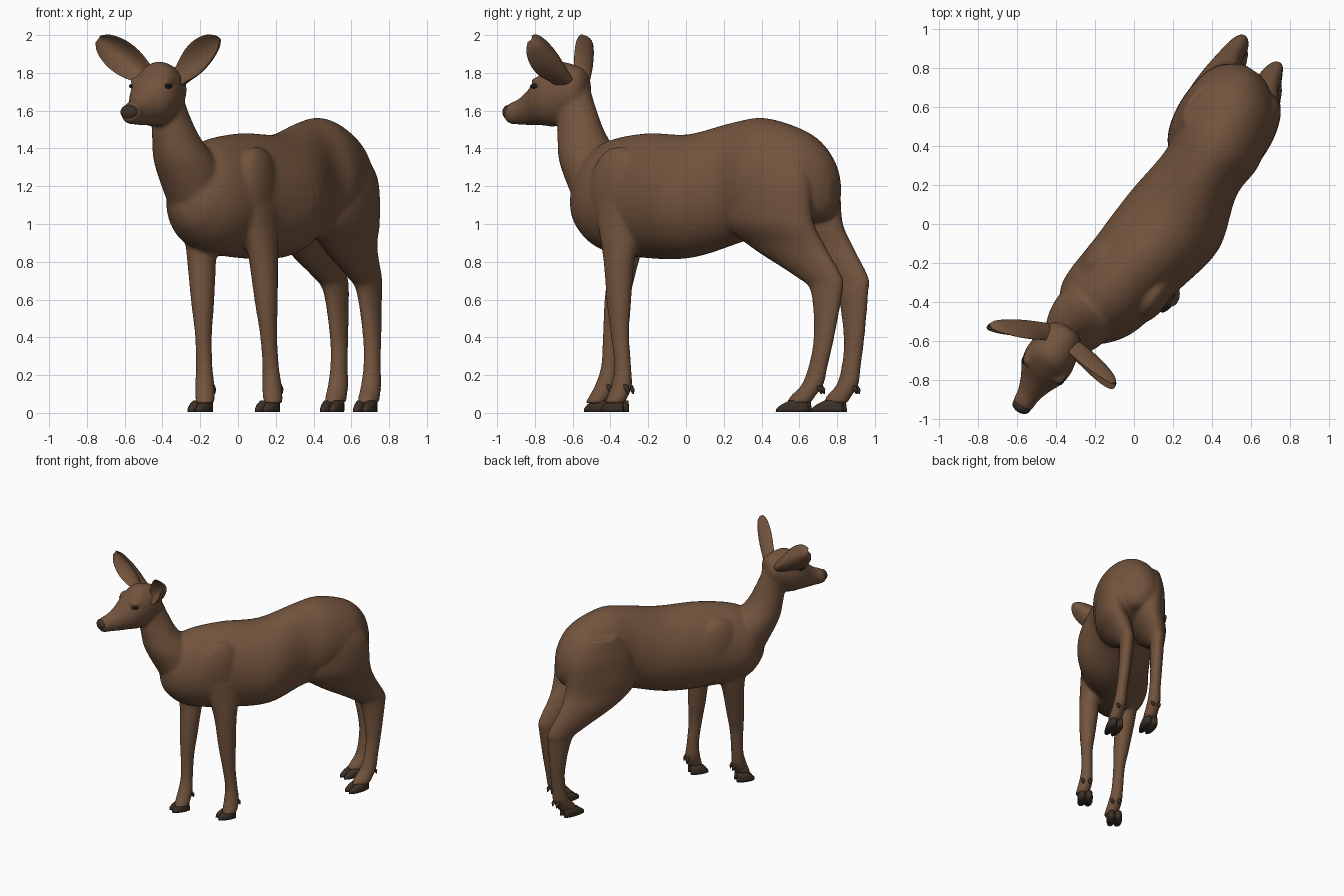
import bpy, bmesh, math
from mathutils import Vector, Matrix

if "Cube" in bpy.data.objects:
    bpy.data.objects.remove(bpy.data.objects["Cube"])

Z = Vector((0, 0, 1))
BACK = Vector((0.55, 0.835, 0)).normalized()    # body axis, chest to rump
SIDE = Vector((0.835, -0.55, 0)).normalized()   # body right
HF = Vector((-0.51, -0.86, 0)).normalized()     # head forward
HS = Vector((0.86, -0.51, 0)).normalized()      # head right
HEAD = Vector((-0.455, -0.73, 0))


def material(name, rgb):
    m = bpy.data.materials.new(name)
    m.diffuse_color = (*rgb, 1)
    m.use_nodes = True
    m.node_tree.nodes["Principled BSDF"].inputs["Base Color"].default_value = m.diffuse_color
    return m


coat = material("brown_coat", (0.17, 0.088, 0.047))
horn = material("dark_horn", (0.045, 0.03, 0.02))
black = material("eye_black", (0.012, 0.01, 0.009))


def spline(rows, k=5):
    """Catmull-Rom refinement of rows of numbers."""
    out = []
    for i in range(len(rows) - 1):
        p = [rows[max(0, min(len(rows) - 1, i + j))] for j in (-1, 0, 1, 2)]
        for s in range(k):
            t = s / k
            out.append([0.5 * (2 * b + (c - a) * t + (2 * a - 5 * b + 4 * c - d) * t * t
                               + (3 * b - a - 3 * c + d) * t ** 3) for a, b, c, d in zip(*p)])
    return out + [list(rows[-1])]


def ring(c, u, v, a, b, egg=0.0, n=36):
    pts = []
    for i in range(n):
        q = 2 * math.pi * i / n
        pts.append(c + u * (a * math.cos(q) * (1 - egg * math.sin(q))) + v * (b * math.sin(q)))
    return pts


def loft(bm, rings):
    vs = [[bm.verts.new(p) for p in r] for r in rings]
    n = len(vs[0])
    for r0, r1 in zip(vs, vs[1:]):
        for i in range(n):
            bm.faces.new((r0[i], r0[(i + 1) % n], r1[(i + 1) % n], r1[i]))
    bm.faces.new(vs[0])
    bm.faces.new(vs[-1])


def finish(bm, name, mat):
    bmesh.ops.recalc_face_normals(bm, faces=bm.faces)
    for f in bm.faces:
        f.smooth = True
    me = bpy.data.meshes.new(name)
    bm.to_mesh(me)
    bm.free()
    me.materials.append(mat)
    ob = bpy.data.objects.new(name, me)
    bpy.context.collection.objects.link(ob)
    return ob


def ball(bm, c, axes, radii):
    m = Matrix.Identity(4)
    for j in range(3):
        for i in range(3):
            m[i][j] = axes[j][i] * radii[j]
        m[j][3] = c[j]
    bmesh.ops.create_uvsphere(bm, u_segments=20, v_segments=12, radius=1, matrix=m)


def upright(bm, rows, place=lambda x, y, z: (x, y)):
    """Loft of level ellipses: z, x, y, half length, half width."""
    loft(bm, [ring(Vector((*place(x, y, z), z)), BACK, SIDE, a, b) for z, x, y, a, b in spline(rows)])


skin = bmesh.new()

# Trunk: distance along axis, side shift, half width, bottom, top
trunk = [(-.165, 0, .05, 1.05, 1.2), (-.12, 0, .13, .96, 1.3), (.02, 0, .225, .86, 1.43),
         (.3, .04, .25, .82, 1.48), (.6, .08, .27, .82, 1.475), (.88, .06, .215, .895, 1.54),
         (1.07, .05, .235, .95, 1.56), (1.3, .02, .21, 1.0, 1.485),
         (1.42, 0, .13, 1.03, 1.37), (1.465, -.01, .05, 1.1, 1.25)]
loft(skin, [ring(Vector((-.19, -.44, (b + t) / 2)) + BACK * d + SIDE * s, SIDE, Z, w, (t - b) / 2, .08)
            for d, s, w, b, t in spline(trunk)])

# Shoulder blades
for s in (-1, 1):
    ball(skin, Vector((-.05, -.26, 1.18)) + SIDE * (.165 * s + .015), (BACK, SIDE, Z), (.17, .085, .23))

# Neck
upright(skin, [(1.74, -.40, -.61, .10, .085), (1.58, -.36, -.575, .115, .096),
               (1.45, -.325, -.545, .14, .125), (1.3, -.265, -.48, .19, .165), (1.0, -.15, -.35, .2, .17)])

# Head: forward distance, centre height, half width, half height
head = [(-.235, 1.71, .04, .06), (-.2, 1.71, .095, .115), (-.06, 1.69, .13, .17),
        (.03, 1.66, .12, .138), (.1, 1.622, .085, .1), (.17, 1.596, .06, .07),
        (.23, 1.585, .053, .055), (.258, 1.582, .03, .03)]
loft(skin, [ring(HEAD + HF * f + Z * z, HS, Z, w, h) for f, z, w, h in spline(head)])
for s in (-1, 1):   # brows
    ball(skin, HEAD + HF * -.005 + HS * .095 * s + Z * 1.755, (HF, HS, Z), (.055, .03, .025))

# Front legs: one shape, hung on a slanting line from shoulder to foot
front = [(1.1, 0, 0, .15, .075), (.82, 0, 0, .088, .073), (.58, 0, 0, .067, .058), (.42, 0, .005, .052, .043),
         (.25, 0, .02, .046, .043), (.15, 0, .015, .056, .05), (.09, 0, -.005, .058, .05), (.05, 0, -.025, .055, .048)]
shoulder_foot = {"front_right": ((.115, -.355), (.183, -.355)), "front_left": ((-.2, -.28), (-.175, -.45))}
ankles = {}
for name, ends in shoulder_foot.items():
    top, foot = Vector(ends[0]), Vector(ends[1])
    def place(x, y, z):
        p = top.lerp(foot, 1.1 - z)
        return p.x + x, p.y + y
    upright(skin, front, place)
    ankles[name] = place(0, .015, .14)

# Hind legs: the left one is the right one moved, standing further back
hind = [(1.42, .55, .45, .12, .06), (1.25, .57, .435, .25, .115), (1.02, .57, .435, .275, .12),
        (.88, .59, .54, .23, .092), (.72, .67, .705, .14, .06), (.64, .695, .745, .095, .052),
        (.4, .71, .73, .06, .043), (.25, .71, .7, .054, .043), (.15, .705, .67, .062, .05),
        (.09, .695, .62, .072, .05), (.05, .69, .595, .07, .048)]
upright(skin, hind)
ankles["hind_right"] = (.705, .67)


def to_left(x, y, z):
    k = min(1, max(0, (z - .65) / .4))
    return x - .175 - .04 * k, y + max(.135, .2 - .1 * z) + .02 * k


upright(skin, hind, to_left)
ankles["hind_left"] = to_left(.705, .67, .14)

# Fuse the skin into one smooth surface
body = finish(skin, "deer_body", coat)
rm = body.modifiers.new("fuse", 'REMESH')
rm.mode = 'VOXEL'
rm.voxel_size = 0.011
rm.use_smooth_shade = True
sm = body.modifiers.new("soften", 'SMOOTH')
sm.factor = 0.5
sm.iterations = 10

# Cloven hooves and dewclaws
toe = [(0, .0, 1.0, .03), (.018, -.02, .98, .032), (.04, -.15, .82, .031), (.062, -.38, .55, .026)]
for name, (ax, ay) in ankles.items():
    bm = bmesh.new()
    is_front = "front" in name
    fwd = -BACK if is_front else Vector((-.3, -.95, 0)).normalized()
    across = Vector((-fwd.y, fwd.x, 0))
    length, reach = (.072, .045) if is_front else (.092, .105)
    ankle = Vector((ax, ay, 0))
    for s in (-1, 1):
        c = ankle + fwd * reach + across * .025 * s
        loft(bm, [ring(c + fwd * o * length + Z * (z + .004), fwd, across, a * length, w, 0, 16)
                  for z, o, a, w in toe])
        claw = ankle - fwd * .045 + across * .024 * s
        loft(bm, [ring(claw - fwd * o + Z * z, fwd, across, r, r, 0, 10)
                  for z, o, r in ((.15, -.012, .014), (.125, .004, .014), (.1, .012, .004))])
    finish(bm, name + "_hoof", horn)

# Ears: cupped leaves; position along, half width, half thickness
leaf = [(0, .045, .04), (.15, .06, .032), (.4, .084, .018), (.65, .085, .01), (.88, .06, .008), (1, .022, .005)]
for name, s, tf in (("right_ear", 1, -.1), ("left_ear", -1, -.03)):
    base = HEAD + HF * -.14 + HS * .08 * s + Z * 1.765
    tip = HEAD + HF * tf + HS * .35 * s + Z * 1.98
    axis = (tip - base).normalized()
    look = HF + Z * .25
    face = (look - axis * look.dot(axis)).normalized()
    wide = axis.cross(face)
    rings = []
    for t, w, th in spline(leaf):
        rings.append([base.lerp(tip, t) + wide * (w * math.cos(q))
                      + face * (th * math.sin(q) + w * .85 * (math.cos(q) ** 2 - .6))
                      for q in (2 * math.pi * i / 32 for i in range(32))])
    bm = bmesh.new()
    loft(bm, rings)
    finish(bm, name, coat)

# Nose pad and eyes
bm = bmesh.new()
ball(bm, HEAD + HF * .237 + Z * 1.592, (HF, HS, Z), (.034, .05, .04))
finish(bm, "nose", horn)
for name, s in (("right_eye", 1), ("left_eye", -1)):
    bm = bmesh.new()
    ball(bm, HEAD + HF * .012 + HS * .11 * s + Z * 1.73, (HF, HS, Z), (.033, .014, .014))
    finish(bm, name, black)
